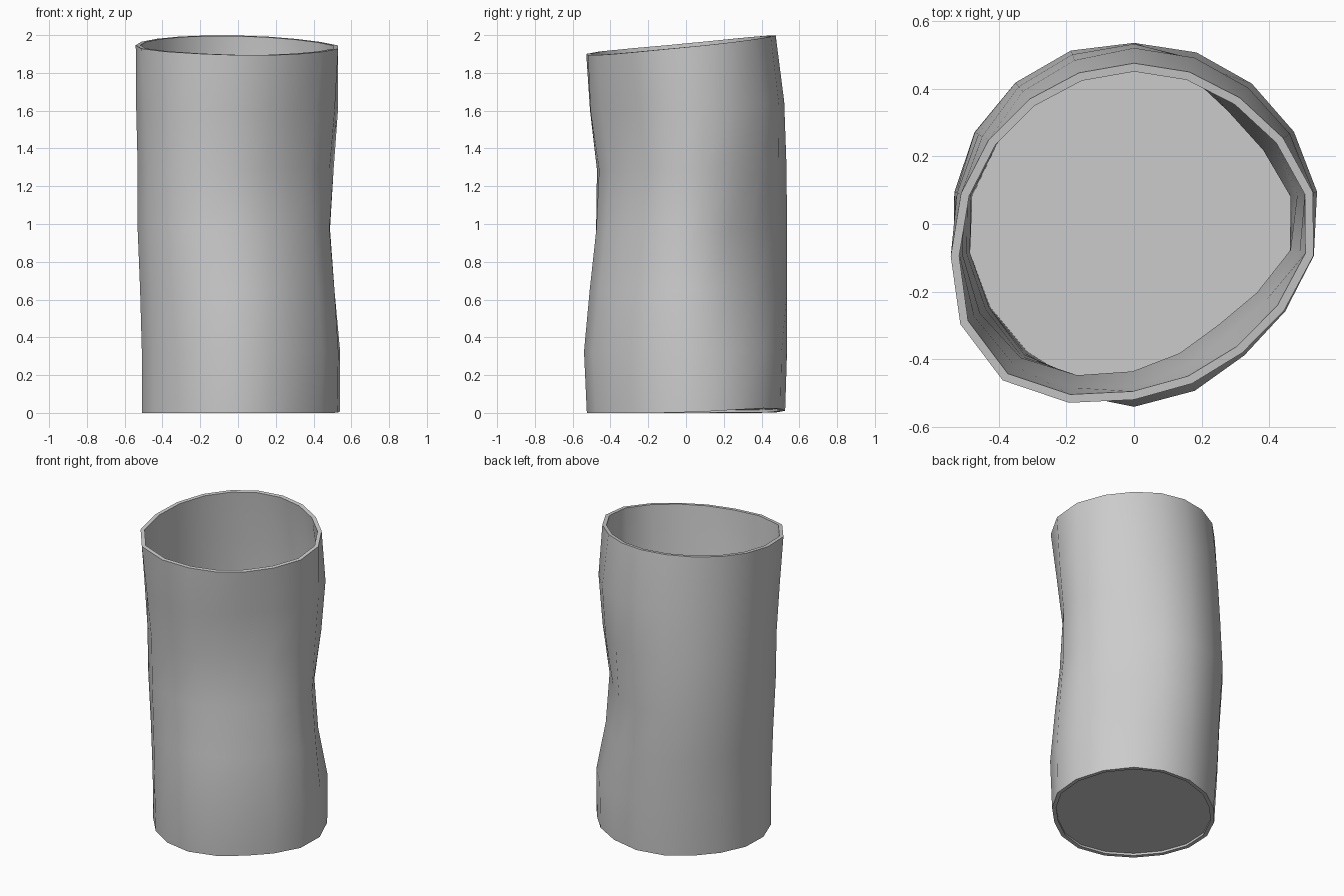
import bpy, bmesh, math

cube = bpy.data.objects.get("Cube")
if cube:
    bpy.data.objects.remove(cube, do_unlink=True)

SIDES, WALL = 18, 0.025

# Radius every 45 degrees (starting at +x, turning towards +y), one row per ring
RADII = [
    (.545, .537, .525, .488, .515, .515, .525, .490),
    (.547, .542, .535, .512, .516, .522, .540, .506),
    (.525, .475, .535, .525, .525, .530, .510, .474),
    (.500, .455, .535, .545, .538, .542, .475, .440),
    (.510, .503, .532, .530, .535, .548, .460, .415),
    (.535, .526, .520, .512, .538, .575, .505, .455),
    (.543, .490, .475, .484, .532, .606, .519, .498),
]


def radius(row, angle):
    """Smooth periodic interpolation of the eight radii."""
    f = (angle / (math.pi / 4)) % 8
    i, t = int(f), f % 1
    a, b, c, d = (row[(i + k) % 8] for k in (-1, 0, 1, 2))
    return b + t * (c - a + t * (2*a - 5*b + 4*c - d + t * (3*(b - c) + d - a))) / 2


def height(t, angle):
    """Height of a ring: the mouth slopes, the foot lifts a little at the back left."""
    slope = (0.052 * math.sin(angle) - 0.01 * math.cos(angle)) * t ** 4
    lift = 0.025 * max(0, math.cos(angle - 0.95)) ** 4 * (1 - t) ** 6
    return 1.946 * t + slope + lift


def ring(bm, row, t, inset=0.0, raise_z=0.0):
    verts = []
    for k in range(SIDES):
        a = math.radians(10 + 360 * k / SIDES)
        r = radius(row, a) - inset
        verts.append(bm.verts.new((r * math.cos(a), r * math.sin(a), height(t, a) + raise_z)))
    return verts


def bridge(bm, low, high):
    for k in range(SIDES):
        n = (k + 1) % SIDES
        bm.faces.new((low[k], low[n], high[n], high[k]))


def finish(bm, name, mat):
    bmesh.ops.recalc_face_normals(bm, faces=bm.faces)
    mesh = bpy.data.meshes.new(name)
    bm.to_mesh(mesh)
    bm.free()
    mesh.materials.append(mat)
    obj = bpy.data.objects.new(name, mesh)
    bpy.context.collection.objects.link(obj)
    bpy.ops.object.select_all(action='DESELECT')
    obj.select_set(True)
    bpy.context.view_layer.objects.active = obj
    return obj


grey = bpy.data.materials.new("plain_grey")
grey.use_nodes = True
colour = (0.6, 0.6, 0.6, 1)
grey.diffuse_color = colour
grey.node_tree.nodes["Principled BSDF"].inputs["Base Color"].default_value = colour

# Dented wall, given its thickness towards the inside
bm = bmesh.new()
rings = [ring(bm, row, i / 6) for i, row in enumerate(RADII)]
for low, high in zip(rings, rings[1:]):
    bridge(bm, low, high)
wall = finish(bm, "cup_wall", grey)
solid = wall.modifiers.new("thickness", 'SOLIDIFY')
solid.thickness = WALL
solid.offset = -1
bpy.ops.object.modifier_apply(modifier=solid.name)
bpy.ops.object.shade_smooth_by_angle(angle=math.radians(40))

# Thin floor, slightly recessed above the foot
bm = bmesh.new()
under = ring(bm, RADII[0], 0, WALL / 2, 0.015)
upper = ring(bm, RADII[0], 0, WALL / 2, 0.03)
bridge(bm, under, upper)
bm.faces.new(under)
bm.faces.new(upper)
finish(bm, "cup_floor", grey)
